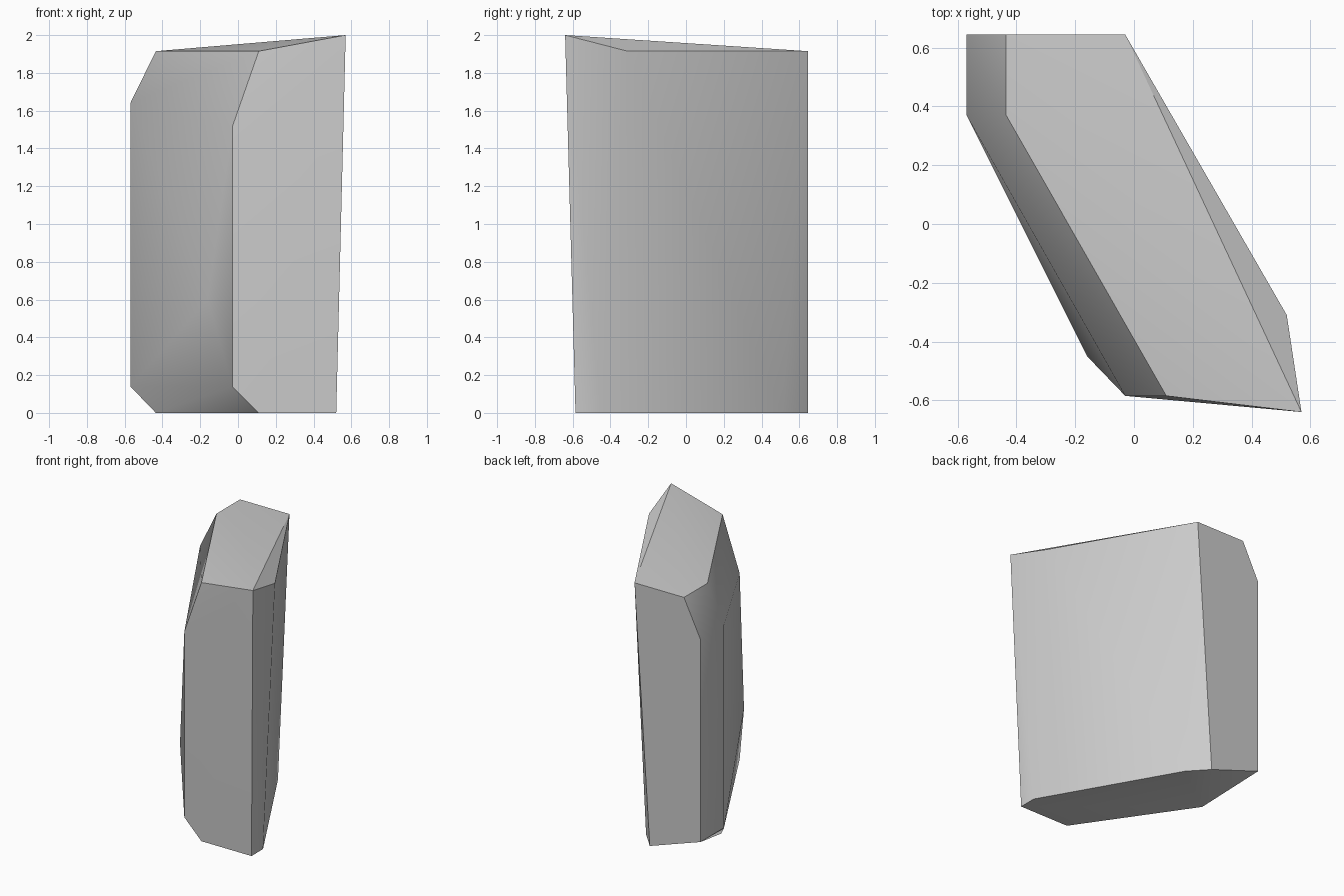
import bpy
import bmesh
import math

# Remove only the default object
default_object = bpy.data.objects.get("Cube")
if default_object:
    bpy.data.objects.remove(default_object, do_unlink=True)


def make_material(name, level):
    """One flat grey material, for viewport and render alike."""
    material = bpy.data.materials.new(name)
    material.use_nodes = True
    colour = (level, level, level, 1)
    material.diffuse_color = colour
    material.node_tree.nodes["Principled BSDF"].inputs["Base Color"].default_value = colour
    return material


def add_ring(bm, outline, height):
    """Place the corners of one horizontal outline at a height."""
    for x, y in outline:
        bm.verts.new((x, y, height))


stone_grey = make_material("stone grey", 0.6)

# Shared plan positions of the slab
back = 0.645
front = -0.585
left = 0.52
right = -0.57
right_inner = -0.435

bm = bmesh.new()

# Flat underside
add_ring(bm, [(left, front), (left, -0.45), (-0.03, 0.51), (-0.155, back),
              (right_inner, 0.21), (0.11, front)], 0)

# Chamfered right side: lower and upper corners
side = [(right, back), (right, 0.37), (-0.03, front)]
add_ring(bm, side, 0.14)
add_ring(bm, side[:2], 1.64)
add_ring(bm, side[2:], 1.515)

# Slight bulge low on the right side
add_ring(bm, [(-0.16, -0.45)], 0.6)

# Top outline and the raised front corner
add_ring(bm, [(left, -0.31), (-0.03, back), (right_inner, back),
              (right_inner, 0.37), (0.11, front)], 1.915)
add_ring(bm, [(0.57, -0.64)], 2)

# Wrap the corners into one faceted solid
hull = bmesh.ops.convex_hull(bm, input=bm.verts[:])
loose = [v for v in bm.verts if not v.link_faces]
bmesh.ops.delete(bm, geom=loose, context="VERTS")
bmesh.ops.dissolve_limit(bm, angle_limit=math.radians(0.5),
                         verts=bm.verts[:], edges=bm.edges[:])
bmesh.ops.recalc_face_normals(bm, faces=bm.faces[:])

mesh = bpy.data.meshes.new("stone_slab")
bm.to_mesh(mesh)
bm.free()
mesh.materials.append(stone_grey)

slab = bpy.data.objects.new("stone_slab", mesh)
bpy.context.collection.objects.link(slab)

# Soft shading across shallow facets, crisp main edges
bpy.context.view_layer.objects.active = slab
slab.select_set(True)
bpy.ops.object.shade_smooth_by_angle(angle=math.radians(30))
